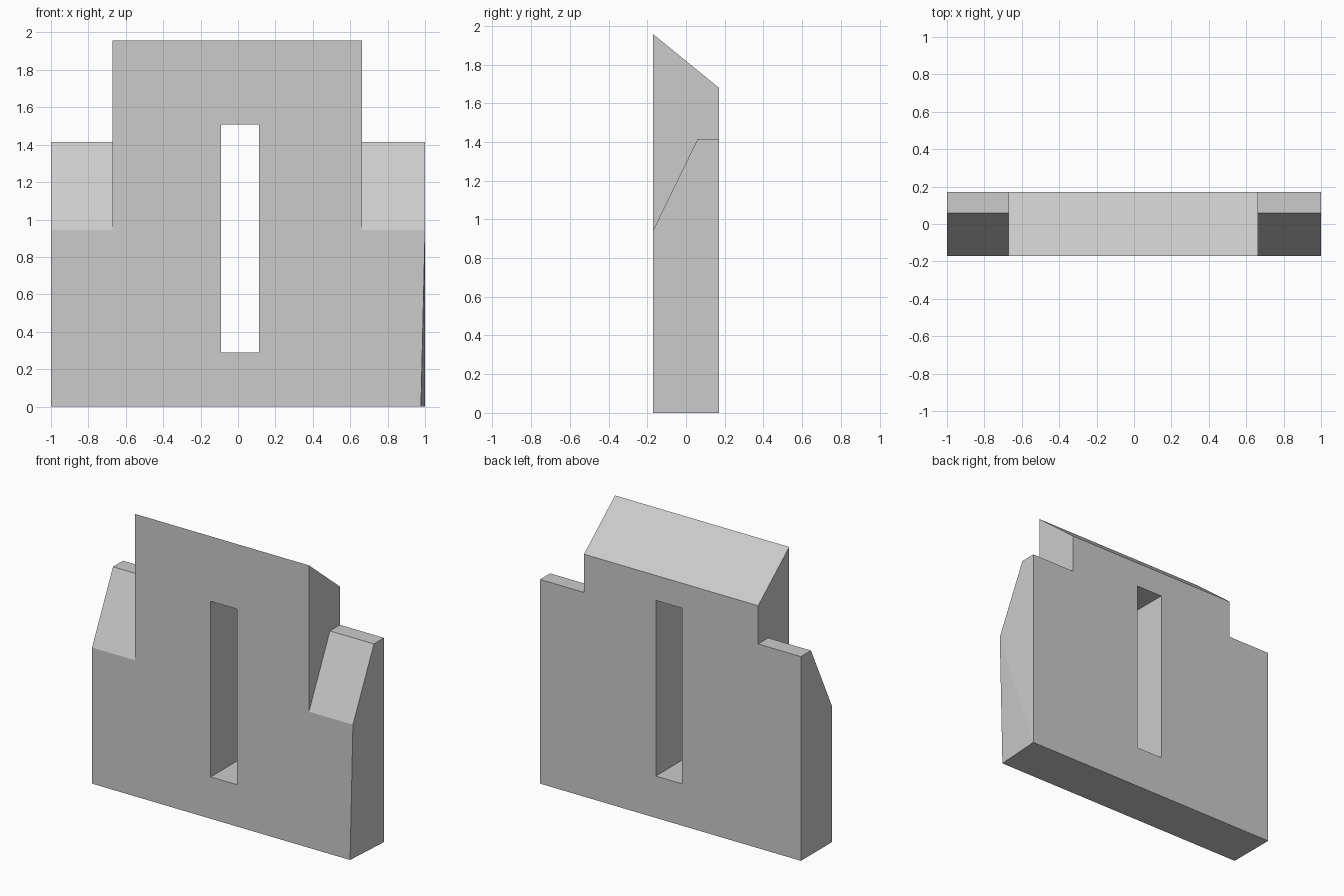
import bpy, bmesh
from mathutils import Vector

if "Cube" in bpy.data.objects:
    bpy.data.objects.remove(bpy.data.objects["Cube"])

FRONT, BACK = -0.17, 0.17


def prism(name, profile, x0, x1, corner_shift=0.0):
    """Extrude a (y, z) profile along x; optionally pull in the lower front right corner."""
    bm = bmesh.new()
    left = [bm.verts.new((x0, y, z)) for y, z in profile]
    right = [bm.verts.new((x1, y, z)) for y, z in profile]
    bm.faces.new(left)
    bm.faces.new(right)
    n = len(profile)
    for i in range(n):
        j = (i + 1) % n
        bm.faces.new((left[i], left[j], right[j], right[i]))
    if corner_shift:
        # split the side so both pieces stay flat
        bmesh.ops.connect_verts(bm, verts=[right[1], right[-1]])
        right[0].co.x -= corner_shift
    bmesh.ops.recalc_face_normals(bm, faces=bm.faces)
    mesh = bpy.data.meshes.new(name)
    bm.to_mesh(mesh)
    bm.free()
    obj = bpy.data.objects.new(name, mesh)
    bpy.context.collection.objects.link(obj)
    return obj


def combine(target, other, operation):
    """Apply an exact boolean and discard the helper."""
    mod = target.modifiers.new(operation, 'BOOLEAN')
    mod.operation = operation
    mod.solver = 'EXACT'
    mod.object = other
    bpy.context.view_layer.objects.active = target
    bpy.ops.object.modifier_apply(modifier=mod.name)
    bpy.data.objects.remove(other)


# Full-width slab with the chamfered shoulders
panel = prism("slotted_panel",
              [(FRONT, 0), (BACK, 0), (BACK, 1.415), (0.06, 1.415), (FRONT, 0.943)],
              -1.0, 1.0, corner_shift=0.022)

# Taller middle section with a roof sloping to the back
tower = prism("middle_section",
              [(FRONT, 0), (BACK, 0), (BACK, 1.68), (FRONT, 1.957)],
              -0.672, 0.663)
combine(panel, tower, 'UNION')

# Vertical slot right through the panel
slot = prism("slot_cutter",
             [(-0.4, 0.29), (0.4, 0.29), (0.4, 1.507), (-0.4, 1.507)],
             -0.09, 0.112)
combine(panel, slot, 'DIFFERENCE')
